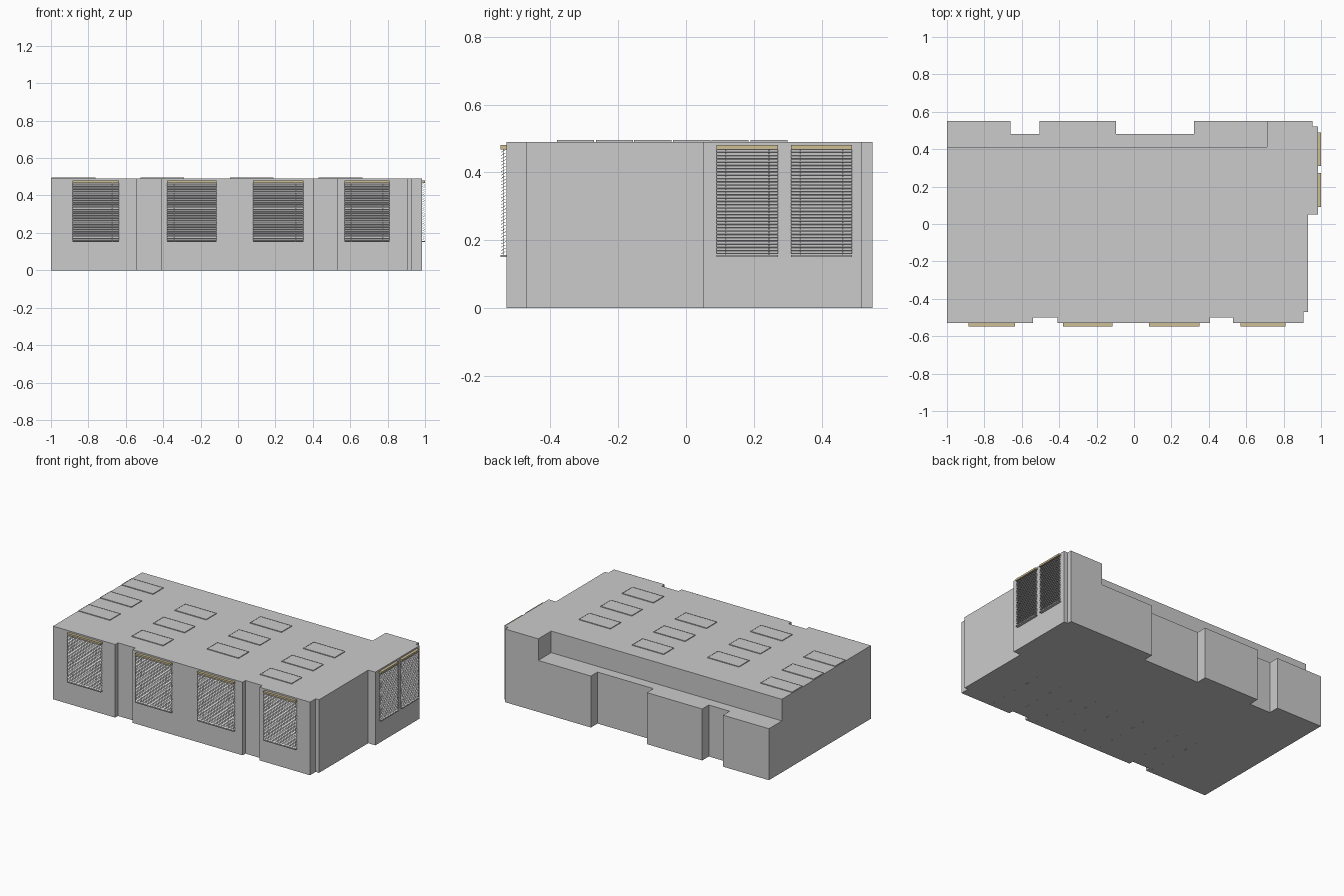
import bpy, bmesh, math
from mathutils import Matrix, Vector

if "Cube" in bpy.data.objects:
    bpy.data.objects.remove(bpy.data.objects["Cube"])


def make_object(name, bm, mat=None):
    bmesh.ops.recalc_face_normals(bm, faces=bm.faces)
    me = bpy.data.meshes.new(name)
    bm.to_mesh(me)
    bm.free()
    ob = bpy.data.objects.new(name, me)
    bpy.context.collection.objects.link(ob)
    if mat:
        me.materials.append(mat)
    return ob


def add_box(bm, lo, hi, tilt=0.0):
    lo, hi = Vector(lo), Vector(hi)
    m = (Matrix.Translation((lo + hi) / 2) @ Matrix.Rotation(tilt, 4, 'X')
         @ Matrix.Diagonal((*(hi - lo), 1)))
    bmesh.ops.create_cube(bm, size=1, matrix=m)


H, LEDGE = 0.49, 0.345

# Building shell: stepped footprint extruded to the roof
outline = [(-1, -.53), (-.54, -.53), (-.54, -.50), (-.41, -.50), (-.41, -.53),
           (.405, -.53), (.405, -.50), (.53, -.50), (.53, -.53), (.905, -.53),
           (.905, -.47), (.93, -.47), (.93, .05), (.983, .05), (.983, .52),
           (.955, .52), (.955, .55), (.32, .55), (.32, .48), (-.095, .48),
           (-.095, .55), (-.505, .55), (-.505, .48), (-.66, .48), (-.66, .55),
           (-1, .55)]
bm = bmesh.new()
base = bm.faces.new([bm.verts.new((x, y, 0)) for x, y in outline])
ext = bmesh.ops.extrude_face_region(bm, geom=[base], use_keep_orig=True)
bmesh.ops.translate(bm, vec=(0, 0, H),
                    verts=[v for v in ext['geom'] if isinstance(v, bmesh.types.BMVert)])
shell = make_object("building_shell", bm)

# Lower ledge cut along the back
bm = bmesh.new()
add_box(bm, (-1.2, .413, LEDGE), (.71, .8, .8))
cutter = make_object("ledge_cutter", bm)
cutter.hide_render = True
mod = shell.modifiers.new("ledge", 'BOOLEAN')
mod.operation, mod.solver, mod.object = 'DIFFERENCE', 'EXACT', cutter
bpy.context.view_layer.objects.active = shell
bpy.ops.object.modifier_apply(modifier=mod.name)
bpy.data.objects.remove(cutter)

# Slatted blinds, built facing -y and turned into place
beige = bpy.data.materials.new("beige_rail")
beige.diffuse_color = (.62, .52, .30, 1)
beige.use_nodes = True
beige.node_tree.nodes["Principled BSDF"].inputs["Base Color"].default_value = beige.diffuse_color
Z0, Z1, SLATS, D = .15, .48, 32, .018


def blind(name, width, origin, turn):
    place = Matrix.Translation(origin) @ Matrix.Rotation(turn, 4, 'Z')
    w = width / 2
    bm = bmesh.new()
    step = (Z1 - .012 - Z0 - .008) / SLATS
    for i in range(SLATS):
        z = Z0 + .008 + (i + .5) * step
        add_box(bm, (-w, -.017, z - .0007), (w, -.001, z + .0007), math.radians(28))
    add_box(bm, (-w, -D, Z0), (w, 0, Z0 + .006))
    for x in (-.7 * w, .7 * w):
        add_box(bm, (x - .001, -.010, Z0), (x + .001, -.008, Z1 - .01))
    make_object(name + "_slats", bm).matrix_world = place
    bm = bmesh.new()
    add_box(bm, (-w, -D, Z1 - .012), (w, 0, Z1))
    make_object(name + "_head_rail", bm, beige).matrix_world = place


for i, (a, b) in enumerate([(-.885, -.635), (-.38, -.115), (.08, .35), (.57, .81)]):
    blind(f"front_blind_{i + 1}", b - a, ((a + b) / 2, -.53, 0), 0)
for i, (a, b) in enumerate([(.09, .272), (.31, .49)]):
    blind(f"side_blind_{i + 1}", b - a, (.983, (a + b) / 2, 0), math.pi / 2)

# Roof panels in staggered columns, each with a thin raised rim
bm = bmesh.new()
for x, top in [(-.88, .245), (-.405, .13), (.073, .245), (.548, .13)]:
    for k in range(3):
        y, hx, hy, t = top - .228 * k, .117, .055, .004
        add_box(bm, (x - hx + t, y - hy + t, H - .004), (x + hx - t, y + hy - t, H + .004))
        for s in (-1, 1):
            xs = sorted((x + s * hx, x + s * (hx - t)))
            ys = sorted((y + s * hy, y + s * (hy - t)))
            add_box(bm, (xs[0], y - hy, H - .004), (xs[1], y + hy, H + .005))
            add_box(bm, (x - hx + t, ys[0], H - .004), (x + hx - t, ys[1], H + .005))
make_object("roof_panels", bm)

# Tiny feet showing under the floor
bm = bmesh.new()
for x in (-.56, -.41, -.15, .05, .22, .34, .5, .68):
    for y in (-.495, -.405, -.385, -.3, -.285, -.195, -.18, -.095):
        add_box(bm, (x - .003, y - .003, -.001), (x + .003, y + .003, .004))
make_object("floor_feet", bm)
